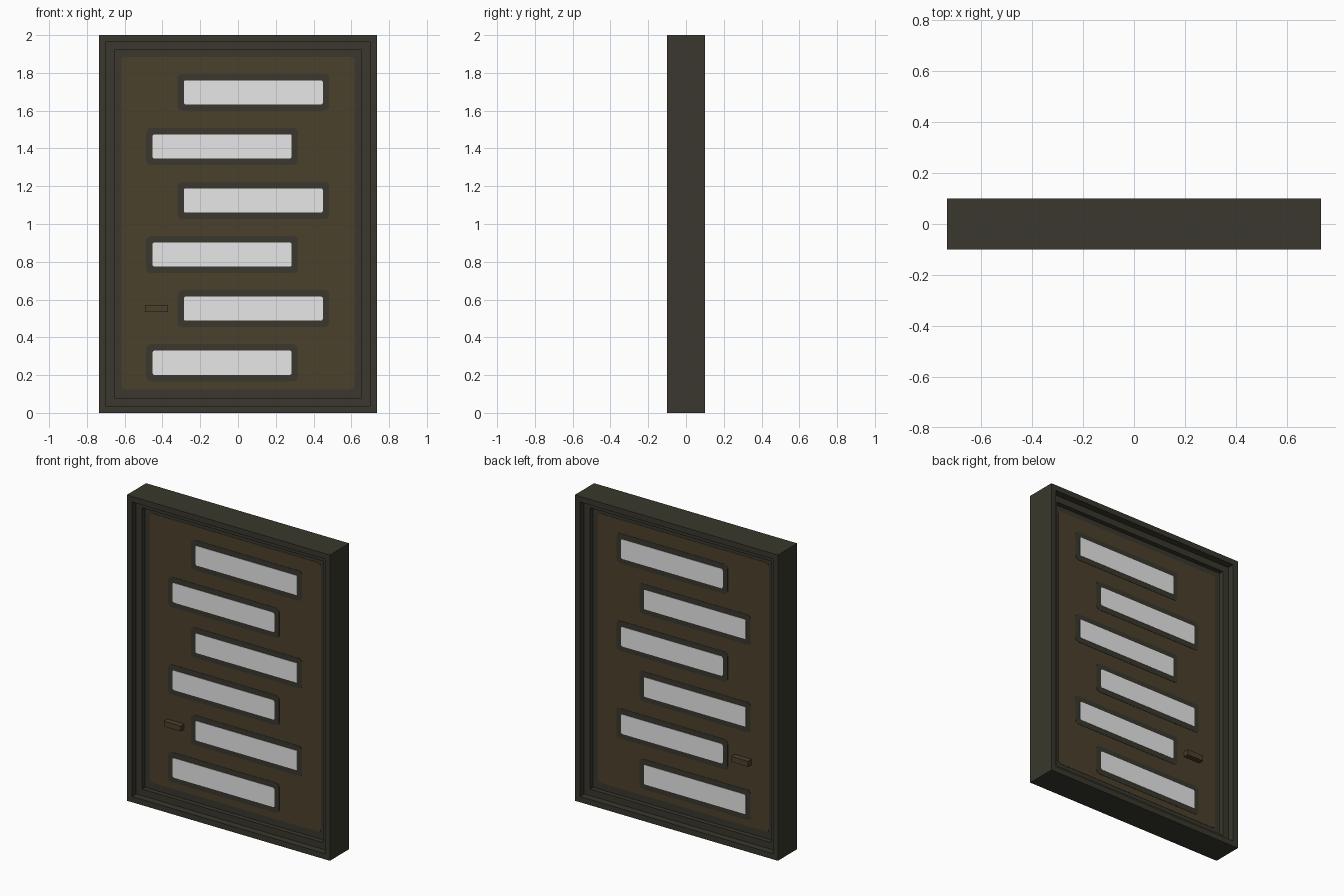
import bpy, bmesh, math

if "Cube" in bpy.data.objects:
    bpy.data.objects.remove(bpy.data.objects["Cube"], do_unlink=True)


def material(name, rgb):
    m = bpy.data.materials.new(name)
    m.use_nodes = True
    m.diffuse_color = (*rgb, 1)
    bsdf = next(n for n in m.node_tree.nodes if n.type == 'BSDF_PRINCIPLED')
    bsdf.inputs["Base Color"].default_value = (*rgb, 1)
    return m


DARK = material("dark olive trim", (0.041, 0.039, 0.026))
BROWN = material("brown panel", (0.070, 0.052, 0.025))
GLASS = material("pale glass", (0.8, 0.8, 0.8))


def finish(name, bm, mat):
    bmesh.ops.recalc_face_normals(bm, faces=bm.faces)
    mesh = bpy.data.meshes.new(name)
    bm.to_mesh(mesh)
    bm.free()
    mesh.materials.append(mat)
    obj = bpy.data.objects.new(name, mesh)
    bpy.context.collection.objects.link(obj)
    return obj


def slab(name, cx, cz, hx, hz, hy, mat, radius=0.0, steps=4):
    """Upright slab, optionally with rounded corners, spanning y = -hy to hy."""
    outline = []
    for i, (sx, sz) in enumerate([(1, 1), (-1, 1), (-1, -1), (1, -1)]):
        count = steps if radius else 0
        for k in range(count + 1):
            a = math.pi / 2 * (i + (k / count if count else 0))
            outline.append((cx + sx * (hx - radius) + radius * math.cos(a),
                            cz + sz * (hz - radius) + radius * math.sin(a)))
    bm = bmesh.new()
    front = [bm.verts.new((x, -hy, z)) for x, z in outline]
    back = [bm.verts.new((x, hy, z)) for x, z in outline]
    bm.faces.new(front)
    bm.faces.new(back[::-1])
    n = len(outline)
    for i in range(n):
        j = (i + 1) % n
        bm.faces.new((front[i], front[j], back[j], back[i]))
    return finish(name, bm, mat)


# Stepped frame: a cross-section (inset, y) carried round a mitred rectangle
HALF_W, HALF_H = 0.735, 1.0
section = [(0, -0.1), (0.037, -0.1), (0.037, -0.055), (0.08, -0.055),
           (0.08, 0.055), (0.037, 0.055), (0.037, 0.1), (0, 0.1)]
bm = bmesh.new()
loops = [[bm.verts.new((sx * (HALF_W - d), y, 1 + sz * (HALF_H - d))) for d, y in section]
         for sx, sz in [(1, 1), (-1, 1), (-1, -1), (1, -1)]]
for c in range(4):
    a, b = loops[c], loops[(c + 1) % 4]
    for i in range(len(section)):
        j = (i + 1) % len(section)
        bm.faces.new((a[i], a[j], b[j], b[i]))
finish("door_frame", bm, DARK)

# Door leaf with its brown facing on both sides
slab("door_leaf", 0, 1, 0.656, 0.921, 0.024, DARK)
slab("door_panel", 0, 1.005, 0.618, 0.88, 0.026, BROWN, 0.02)

# Staggered windows, each a rounded rim with a pane
for i in range(6):
    cx = 0.081 if i % 2 == 0 else -0.084
    cz = 1.697 - i * 0.2863
    slab(f"window_rim_{i + 1}", cx, cz, 0.402, 0.098, 0.028, DARK, 0.025)
    slab(f"window_pane_{i + 1}", cx, cz, 0.368, 0.064, 0.030, GLASS, 0.01)

# Handle bar standing out on both sides
slab("door_handle", -0.432, 0.553, 0.061, 0.018, 0.062, BROWN)
